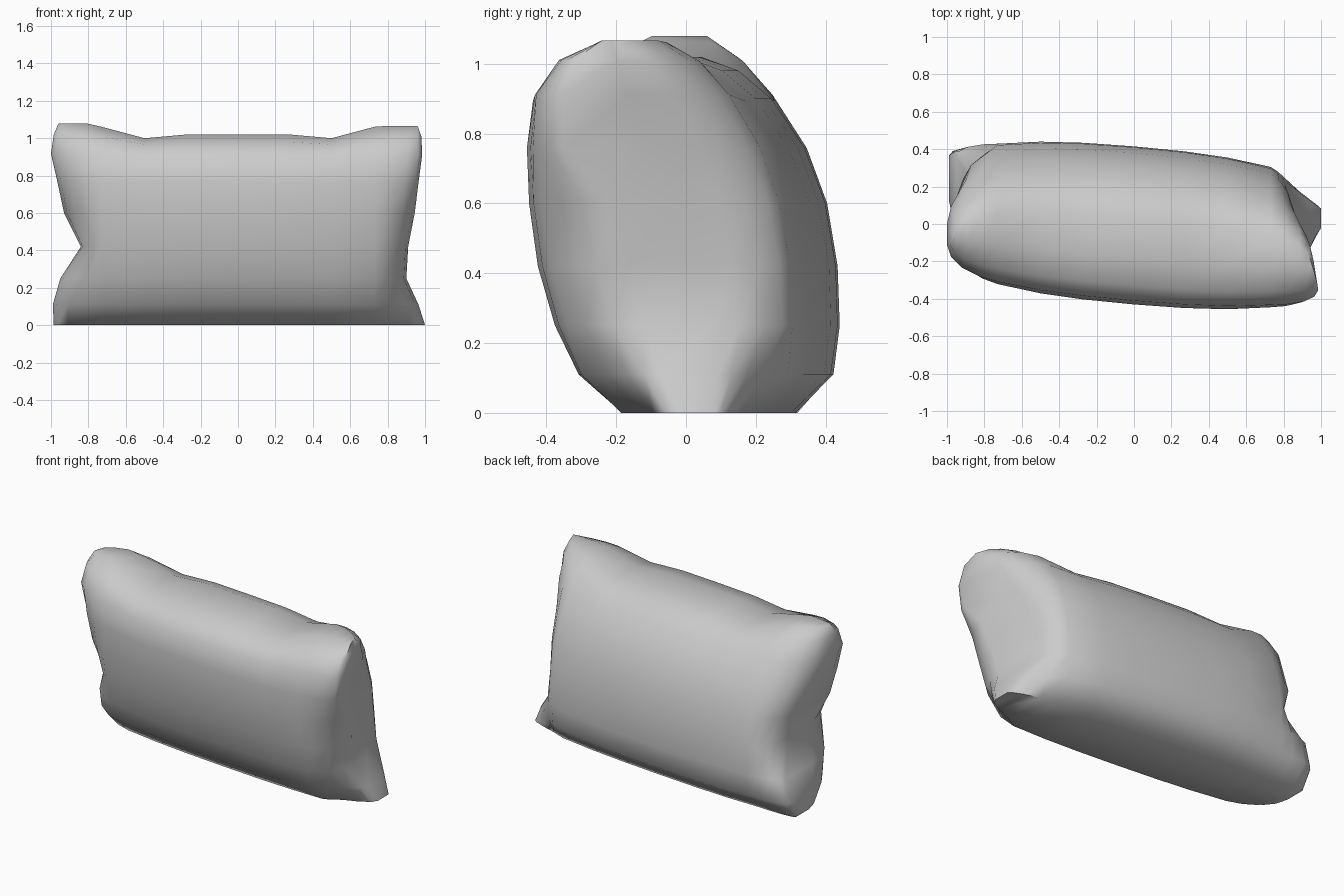
import bpy, bmesh

if "Cube" in bpy.data.objects:
    bpy.data.objects.remove(bpy.data.objects["Cube"])

# Cross-section rows from bottom to top:
# height, front y, back y, left end x, right end x at front, right end x at back
ROWS = [
    (0.00, -0.15, 0.28, 0.985, 1.00, 1.00),
    (0.11, -0.28, 0.395, 0.99, 0.965, 0.95),
    (0.25, -0.35, 0.415, 0.95, 0.90, 0.85),
    (0.42, -0.40, 0.41, 0.84, 0.91, 0.84),
    (0.60, -0.425, 0.38, 0.93, 0.945, 0.86),
    (0.76, -0.43, 0.32, 0.965, 0.965, 0.89),
    (0.90, -0.41, 0.225, 1.00, 0.985, 0.94),
    (0.98, -0.33, 0.13, 0.985, 0.98, 0.96),
    (1.02, -0.18, 0.02, 0.96, 0.96, 0.95),
]
TOP = ROWS[-1][0]
# Rings of the body: distance from centre, thickness factor, top height factor
BODY = [(0, 1, 1), (0.27, 0.99, 1), (0.5, 0.955, 0.98), (0.73, 0.875, 1.04)]
# Rings of the gathered ends: reach towards the tip, pinch towards the seam
ENDS = [(0.35, 0.08), (0.7, 0.24), (0.92, 0.46), (1.0, 0.72)]


def place(x, y, z, lift):
    """Skew the pillow in plan and raise its top corners."""
    w = (z / TOP) ** 9
    return (x, y - 0.085 * x, z * (1 + (lift - 1) * w))


def body_ring(side, dist, thick, lift):
    pts = [[], []]
    for z, yf, yb, *_ in ROWS:
        mid = (yf + yb) / 2
        for k, y in enumerate((yf, yb)):
            pts[k].append(place(side * dist, mid + (y - mid) * thick, z, lift))
    return pts[0] + pts[1][::-1]


def pinch_at(side, k, z, pinch):
    """How far the front (k=0) or back (k=1) closes onto the seam."""
    if side > 0 and z < 0.2:
        return 0.85 * pinch ** 0.5
    if side < 0 and z < 0.3:
        return pinch * (1.15, 0.4)[k]
    if z > 0.7:
        return min(0.9, pinch * ((0.55, 1.25) if side > 0 else (0.95, 1.25))[k])
    return pinch


def end_ring(side, reach, pinch):
    pts = [[], []]
    lift = 1.058 if side < 0 else 1.045
    for z, yf, yb, xl, xr, xrb in ROWS:
        mid = (yf + yb) / 2
        seam = 0.135 - 0.285 * z / TOP
        for k, y in enumerate((yf, yb)):
            tip = xl if side < 0 else (xr, xrb)[k]
            y0 = mid + (y - mid) * 0.875
            f = pinch_at(side, k, z, pinch)
            pts[k].append(place(side * (0.73 + (tip - 0.73) * reach),
                                y0 + (seam - y0) * f, z, lift))
    return pts[0] + pts[1][::-1]


rings = [end_ring(-1, *e) for e in reversed(ENDS)]
rings += [body_ring(-1, *b) for b in reversed(BODY[1:])]
rings += [body_ring(1, *b) for b in BODY]
rings += [end_ring(1, *e) for e in ENDS]

# Pillow skin lofted through the rings
bm = bmesh.new()
loops = [[bm.verts.new(p) for p in r] for r in rings]
n = len(loops[0])
for a, b in zip(loops, loops[1:]):
    for i in range(n):
        j = (i + 1) % n
        bm.faces.new((a[i], a[j], b[j], b[i]))

# Narrow end seams closing front to back
for loop in (loops[0], loops[-1]):
    for i in range(len(ROWS) - 1):
        bm.faces.new((loop[i], loop[i + 1], loop[n - 2 - i], loop[n - 1 - i]))
bmesh.ops.recalc_face_normals(bm, faces=bm.faces)

mesh = bpy.data.meshes.new("pillow")
bm.to_mesh(mesh)
bm.free()
pillow = bpy.data.objects.new("pillow", mesh)
bpy.context.collection.objects.link(pillow)
bpy.context.view_layer.objects.active = pillow
pillow.select_set(True)
bpy.ops.object.shade_smooth_by_angle(angle=1.1)
